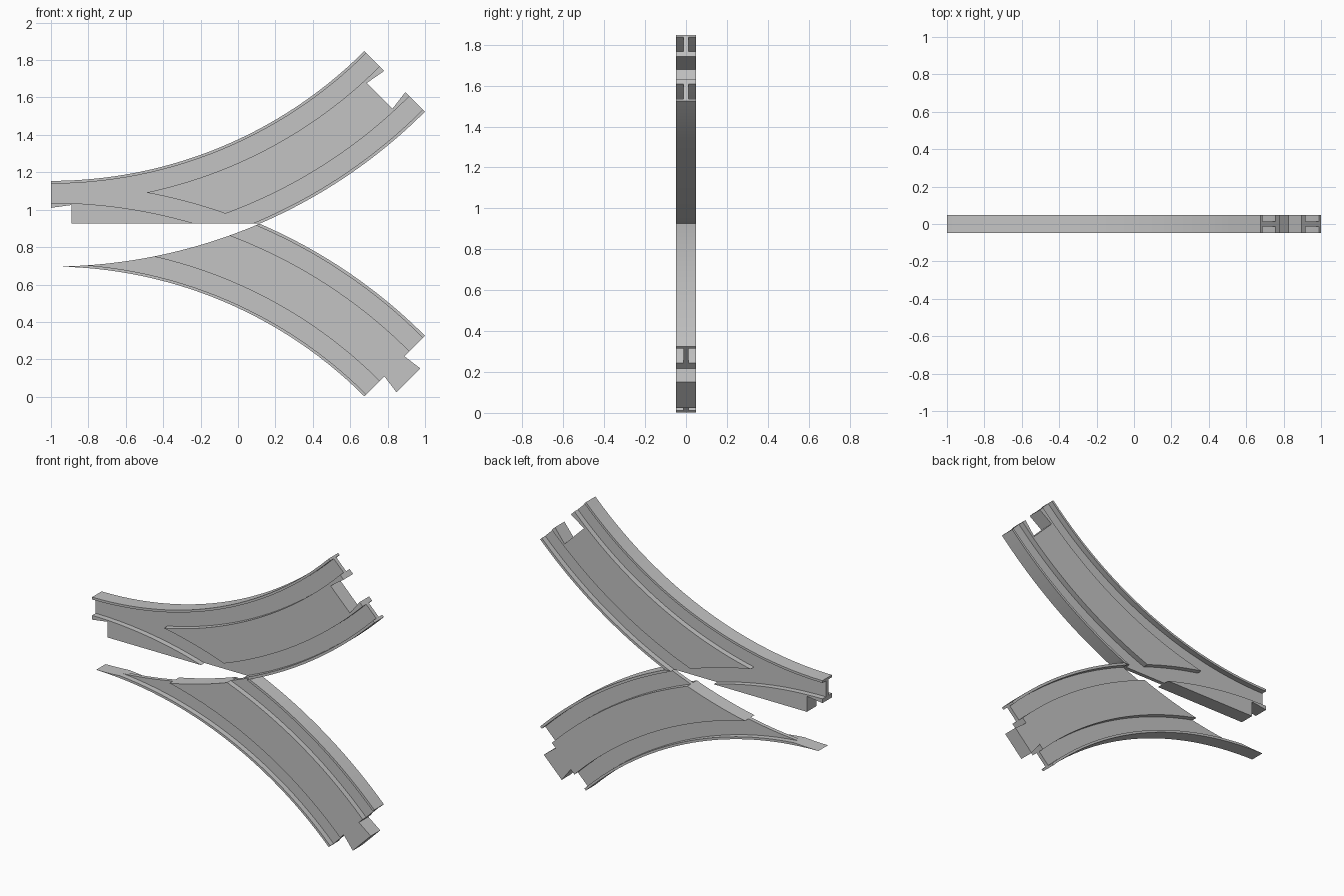
import bpy
import bmesh
import math

if "Cube" in bpy.data.objects:
    bpy.data.objects.remove(bpy.data.objects["Cube"])

# One grey plastic for the whole track
grey = bpy.data.materials.new("track_grey")
grey.use_nodes = True
COLOR = (0.55, 0.55, 0.55, 1)
grey.diffuse_color = COLOR
grey.node_tree.nodes["Principled BSDF"].inputs["Base Color"].default_value = COLOR

# Radii of the track profile, from inner rim to outer rim
R_IN, R_IN_LIP, R_DECK0, R_DECK1, R_OUT_LIP, R_OUT = 2.37, 2.385, 2.485, 2.711, 2.812, 2.828
CENTRES = (-1.674, 3.524)            # z of the lower and upper arc centres (x = -1)
DIST = CENTRES[1] - CENTRES[0]
MID = sum(CENTRES) / 2
END = math.pi / 4
FULL, WEB = 0.048, 0.0125            # half thickness of deck/rims and of groove floors
LOWER, UPPER = 0, 1


def point(side, r, t, along=0.0):
    """Point at radius r and angle t, moved along the track direction."""
    s = 1 if side == LOWER else -1
    x = -1 + r * math.sin(t) + along * math.cos(t)
    z = CENTRES[side] + s * (r * math.cos(t) - along * math.sin(t))
    return x, z


def arc(side, r, t0, t1, n=28):
    return [point(side, r, t0 + (t1 - t0) * i / n) for i in range(n + 1)]


def cross(r, q):
    """Angle on an arc of radius r where it meets the other side's arc q."""
    c = (r * r + DIST * DIST - q * q) / (2 * r * DIST)
    return math.acos(min(1.0, c))


def mid_cross(r):
    """Angle where an arc of radius r meets the line between the two tracks."""
    return math.acos(DIST / 2 / r)


def slab(name, outline, half):
    """Extrude an XZ outline symmetrically along y."""
    pts = []
    for p in outline:
        if not pts or math.dist(p, pts[-1]) > 1e-4:
            pts.append(p)
    if math.dist(pts[0], pts[-1]) < 1e-4:
        pts.pop()
    bm = bmesh.new()
    face = bm.faces.new([bm.verts.new((x, -half, z)) for x, z in pts])
    ext = bmesh.ops.extrude_face_region(bm, geom=[face])["geom"]
    bmesh.ops.translate(bm, vec=(0, 2 * half, 0),
                        verts=[v for v in ext if isinstance(v, bmesh.types.BMVert)])
    bmesh.ops.recalc_face_normals(bm, faces=bm.faces)
    mesh = bpy.data.meshes.new(name)
    bm.to_mesh(mesh)
    bm.free()
    mesh.materials.append(grey)
    ob = bpy.data.objects.new(name, mesh)
    bpy.context.collection.objects.link(ob)
    bpy.ops.object.select_all(action='DESELECT')
    ob.select_set(True)
    bpy.context.view_layer.objects.active = ob
    bpy.ops.object.shade_smooth_by_angle(angle=math.radians(30))


def band(side, r0, r1, q, end=()):
    """Curved strip r0..r1, trimmed at its start by the other side's arc q."""
    start = 0.012
    return (arc(side, r0, max(start, cross(r0, q)), END) + list(end)
            + arc(side, r1, END, cross(r1, q))
            + arc(1 - side, q, cross(q, r1), max(start, cross(q, r0)), 12))


# Lower track: rims, grooves and deck with a connector tab
tab = [point(LOWER, r, END, a) for r, a in
       ((2.521, 0), (2.507, 0.105), (2.687, 0.105), (2.673, 0))]
for name, r0, r1, half, end in (
        ("lower_inner_rim", R_IN, R_IN_LIP, FULL, ()),
        ("lower_inner_groove", R_IN_LIP, R_DECK0, WEB, ()),
        ("lower_deck", R_DECK0, R_DECK1, FULL, tab),
        ("lower_outer_groove", R_DECK1, R_OUT_LIP, WEB, ()),
        ("lower_outer_rim", R_OUT_LIP, R_OUT, FULL, ())):
    slab(name, band(LOWER, r0, r1, R_OUT, end), half)

# Upper track: rims
slab("upper_inner_rim", arc(UPPER, R_IN, 0, END) + arc(UPPER, R_IN_LIP, END, 0), FULL)
slab("upper_outer_rim", arc(UPPER, R_OUT, mid_cross(R_OUT), END)
     + arc(UPPER, R_OUT_LIP, END, mid_cross(R_OUT_LIP)), FULL)

# Upper track: deck with a connector notch
notch = [point(UPPER, r, END, a) for r, a in
         ((2.52, 0), (2.50, -0.111), (2.694, -0.111), (2.68, 0))]
slab("upper_deck", band(UPPER, R_DECK0, R_DECK1, R_OUT_LIP, notch), FULL)

# Upper track: half deck of the shared entry, with its half notch
slab("entry_deck", arc(LOWER, R_DECK1, 0, mid_cross(R_DECK1))
     + [(-0.89, MID), (-0.89, 1.025), (-1, 1.01)], FULL)

# Upper track: groove floor that wraps around the decks
slab("upper_groove",
     arc(UPPER, R_IN_LIP, 0, END)
     + arc(UPPER, R_DECK0, END, cross(R_DECK0, R_OUT_LIP))
     + arc(LOWER, R_OUT_LIP, cross(R_OUT_LIP, R_DECK0), cross(R_OUT_LIP, R_DECK1), 12)
     + arc(UPPER, R_DECK1, cross(R_DECK1, R_OUT_LIP), END)
     + arc(UPPER, R_OUT_LIP, END, mid_cross(R_OUT_LIP))
     + arc(LOWER, R_DECK1, mid_cross(R_DECK1), 0), WEB)
